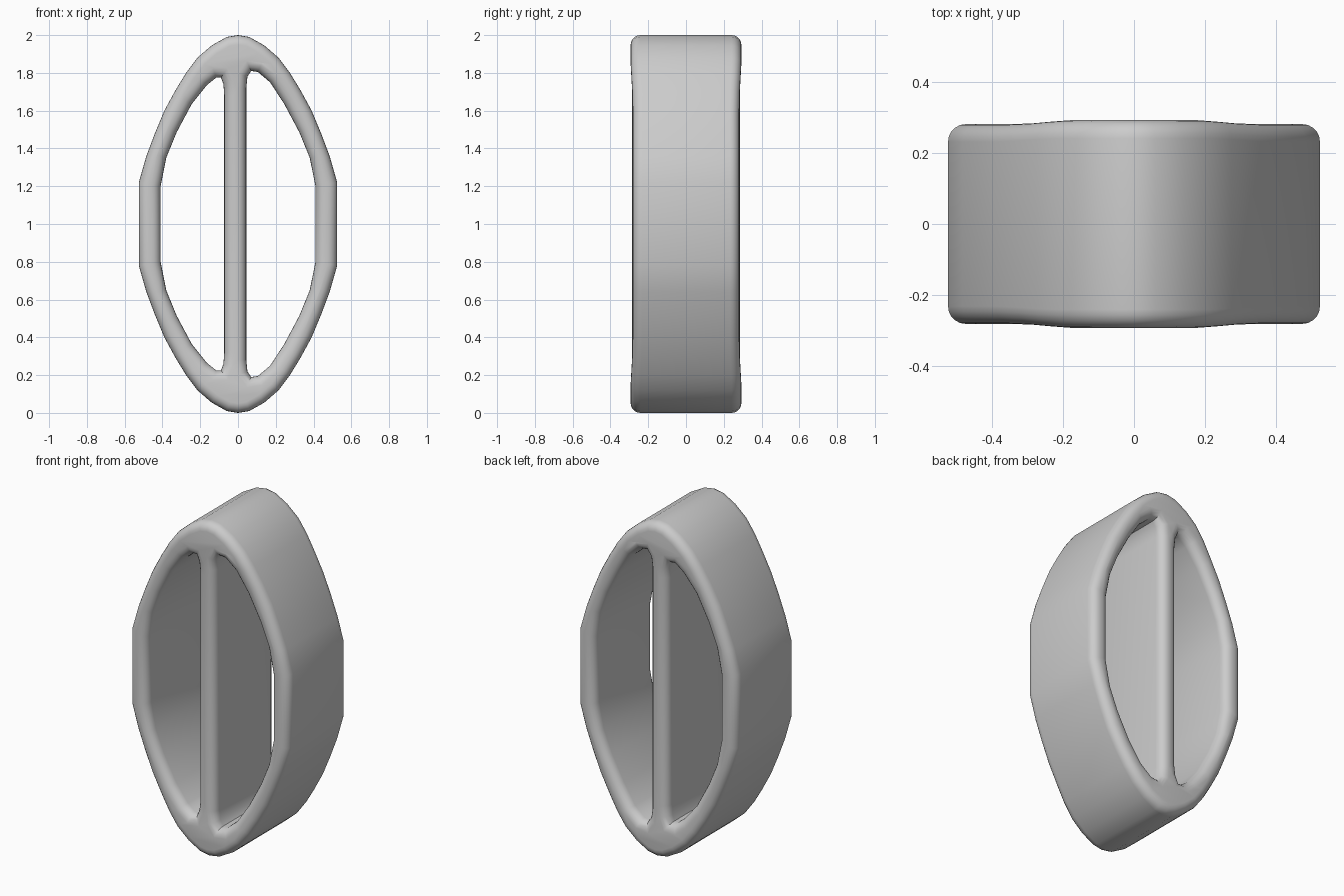
import bpy, bmesh

cube = bpy.data.objects.get("Cube")
if cube:
    bpy.data.objects.remove(cube)

ROUND = 0.05       # edge rounding
HALF_DEPTH = 0.282

# Upper halves of the outlines as (x, height above the middle)
outer = [(0.525, 0.22), (0.485, 0.36), (0.44, 0.48), (0.39, 0.60), (0.33, 0.71),
         (0.275, 0.80), (0.215, 0.88), (0.14, 0.945), (0.06, 0.99), (0, 1.0)]
outer += [(-x, h) for x, h in reversed(outer[:-1])]
hole_left = [(0.41, 0.20), (0.38, 0.35), (0.325, 0.485), (0.245, 0.635), (0.17, 0.75),
             (0.105, 0.805), (0.07, 0.81), (0.05, 0.78), (0.044, 0.72)]
hole_right = [(-0.41, 0.20), (-0.38, 0.35), (-0.325, 0.485), (-0.245, 0.635),
              (-0.165, 0.735), (-0.115, 0.775), (-0.09, 0.775), (-0.077, 0.74), (-0.073, 0.68)]

# Rounded, extruded outline with two openings; the strip between them is the divider
curve = bpy.data.curves.new("frame_outline", 'CURVE')
curve.dimensions = '2D'
curve.fill_mode = 'BOTH'
curve.extrude = HALF_DEPTH - ROUND
curve.bevel_depth = ROUND
curve.bevel_resolution = 4
curve.offset = -ROUND
for half in (outer, hole_left, hole_right):
    loop = half + [(x, -h) for x, h in reversed(half)]
    spline = curve.splines.new('POLY')
    spline.points.add(len(loop) - 1)
    for point, (x, h) in zip(spline.points, loop):
        point.co = (x, h, 0, 1)
    spline.use_cyclic_u = True
outline = bpy.data.objects.new("frame_outline", curve)
bpy.context.collection.objects.link(outline)
depsgraph = bpy.context.evaluated_depsgraph_get()
mesh = bpy.data.meshes.new_from_object(outline.evaluated_get(depsgraph))
bpy.data.objects.remove(outline)

# Stand the frame upright and flare its depth a little at both tips
bm = bmesh.new()
bm.from_mesh(mesh)
bmesh.ops.remove_doubles(bm, verts=bm.verts, dist=0.0005)
for v in bm.verts:
    x, h, d = v.co
    flare = min(max((abs(h) - 0.65) / 0.2, 0), 1)
    v.co = (x, -d * (1 + 0.04 * flare), h + 1)
bmesh.ops.recalc_face_normals(bm, faces=bm.faces)
bm.to_mesh(mesh)
bm.free()

# Single grey material
grey = bpy.data.materials.new("plain_grey")
grey.use_nodes = True
colour = (0.6, 0.6, 0.6, 1)
grey.diffuse_color = colour
grey.node_tree.nodes["Principled BSDF"].inputs["Base Color"].default_value = colour
mesh.materials.clear()
mesh.materials.append(grey)

frame = bpy.data.objects.new("divided_frame", mesh)
bpy.context.collection.objects.link(frame)
bpy.ops.object.select_all(action='DESELECT')
frame.select_set(True)
bpy.context.view_layer.objects.active = frame
bpy.ops.object.shade_smooth_by_angle(angle=0.7)
